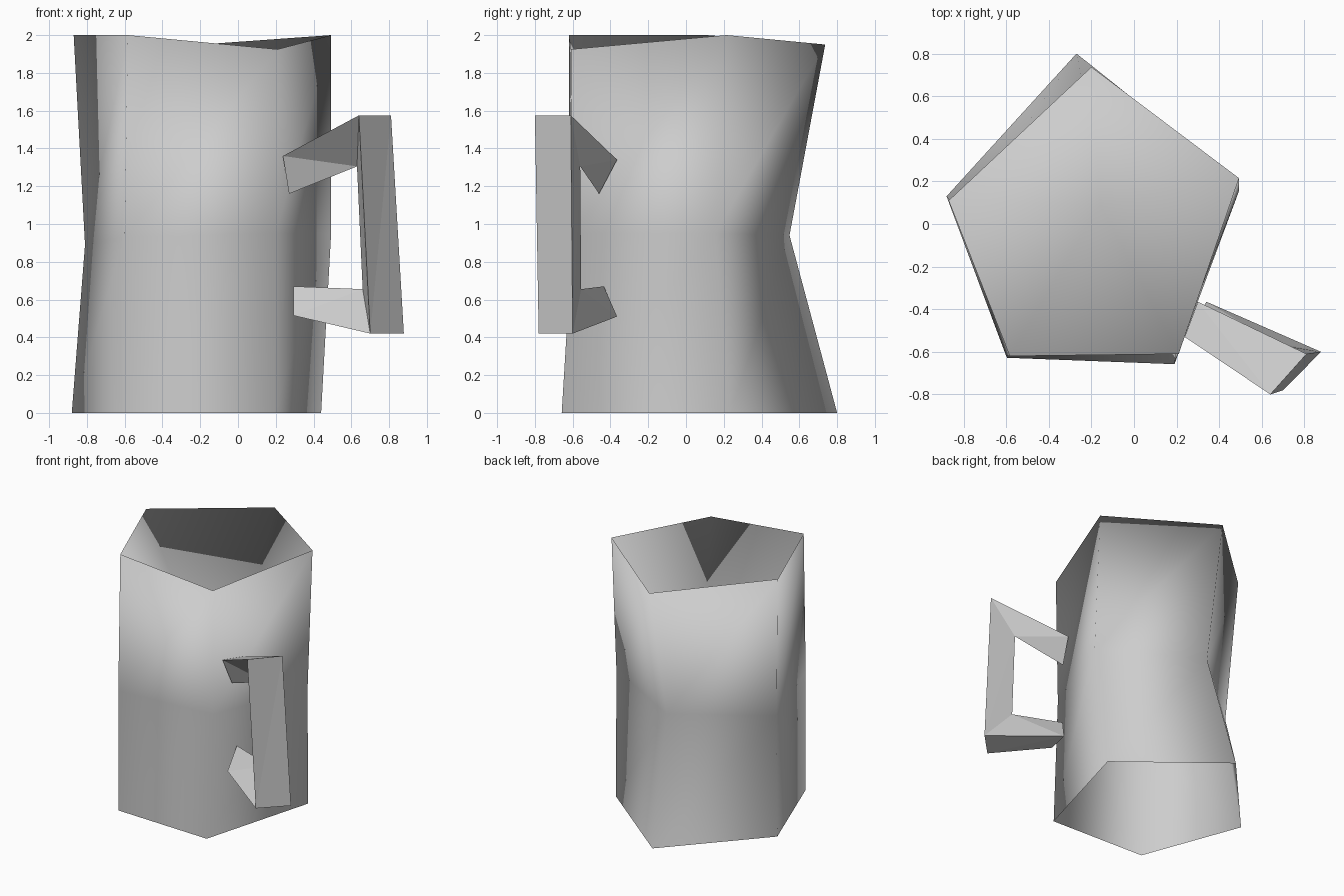
import bpy
import bmesh

cube = bpy.data.objects.get("Cube")
if cube:
    bpy.data.objects.remove(cube, do_unlink=True)

# Single plain grey finish
grey = bpy.data.materials.new("plain_grey")
grey.use_nodes = True
colour = (0.61, 0.61, 0.61, 1.0)
grey.diffuse_color = colour
for node in grey.node_tree.nodes:
    if node.type == 'BSDF_PRINCIPLED':
        node.inputs["Base Color"].default_value = colour


def loft(name, rings, smooth, hollow_tip=None):
    """Skin rings; close both ends, or sink the last ring to a hollow tip."""
    bm = bmesh.new()
    loops = [[bm.verts.new(p) for p in ring] for ring in rings]
    first, last = loops[0], loops[-1]
    pairs = list(zip(range(len(first)), list(range(1, len(first))) + [0]))
    for low, high in zip(loops, loops[1:]):
        for i, j in pairs:
            bm.faces.new((low[i], low[j], high[j], high[i]))
    if hollow_tip:
        tip = bm.verts.new(hollow_tip)
        for i, j in pairs:
            bm.faces.new((last[i], last[j], tip))
    else:
        bm.faces.new(first[::-1])
        bm.faces.new(last)
        bmesh.ops.recalc_face_normals(bm, faces=bm.faces[:])
        bmesh.ops.triangulate(bm, faces=bm.faces[:], quad_method='SHORT_EDGE')
    for face in bm.faces:
        face.smooth = smooth
    mesh = bpy.data.meshes.new(name)
    bm.to_mesh(mesh)
    bm.free()
    mesh.materials.append(grey)
    obj = bpy.data.objects.new(name, mesh)
    bpy.context.collection.objects.link(obj)


# Body: uneven five-sided shell, pinched at the waist, open below,
# with a deep pointed hollow sunk from the rim
base = [(-0.595, -0.628, 0), (0.19, -0.658, 0), (0.44, 0.235, 0),
        (-0.27, 0.80, 0), (-0.88, 0.13, 0)]
waist = [(-0.60, -0.62, 0.93), (0.20, -0.60, 0.95), (0.493, 0.155, 0.95),
         (-0.215, 0.548, 0.94), (-0.81, 0.04, 0.89)]
rim = [(-0.583, -0.62, 2.0), (0.21, -0.61, 1.925), (0.493, 0.215, 2.0),
       (-0.20, 0.737, 1.95), (-0.87, 0.11, 2.0)]
loft("mug_body", [base, waist, rim], True, hollow_tip=(-0.16, 0.09, 0.5))

# Handle: triangular section bent round two corners
# (each ring: left outer edge, right outer edge, inner edge)
upper_end = [(0.238, -0.53, 1.36), (0.30, -0.365, 1.34), (0.27, -0.46, 1.16)]
upper_bend = [(0.64, -0.80, 1.575), (0.81, -0.61, 1.575), (0.63, -0.56, 1.305)]
lower_bend = [(0.70, -0.78, 0.42), (0.878, -0.60, 0.42), (0.66, -0.555, 0.655)]
lower_end = [(0.295, -0.55, 0.515), (0.34, -0.365, 0.51), (0.295, -0.435, 0.67)]
loft("mug_handle", [upper_end, upper_bend, lower_bend, lower_end], False)
